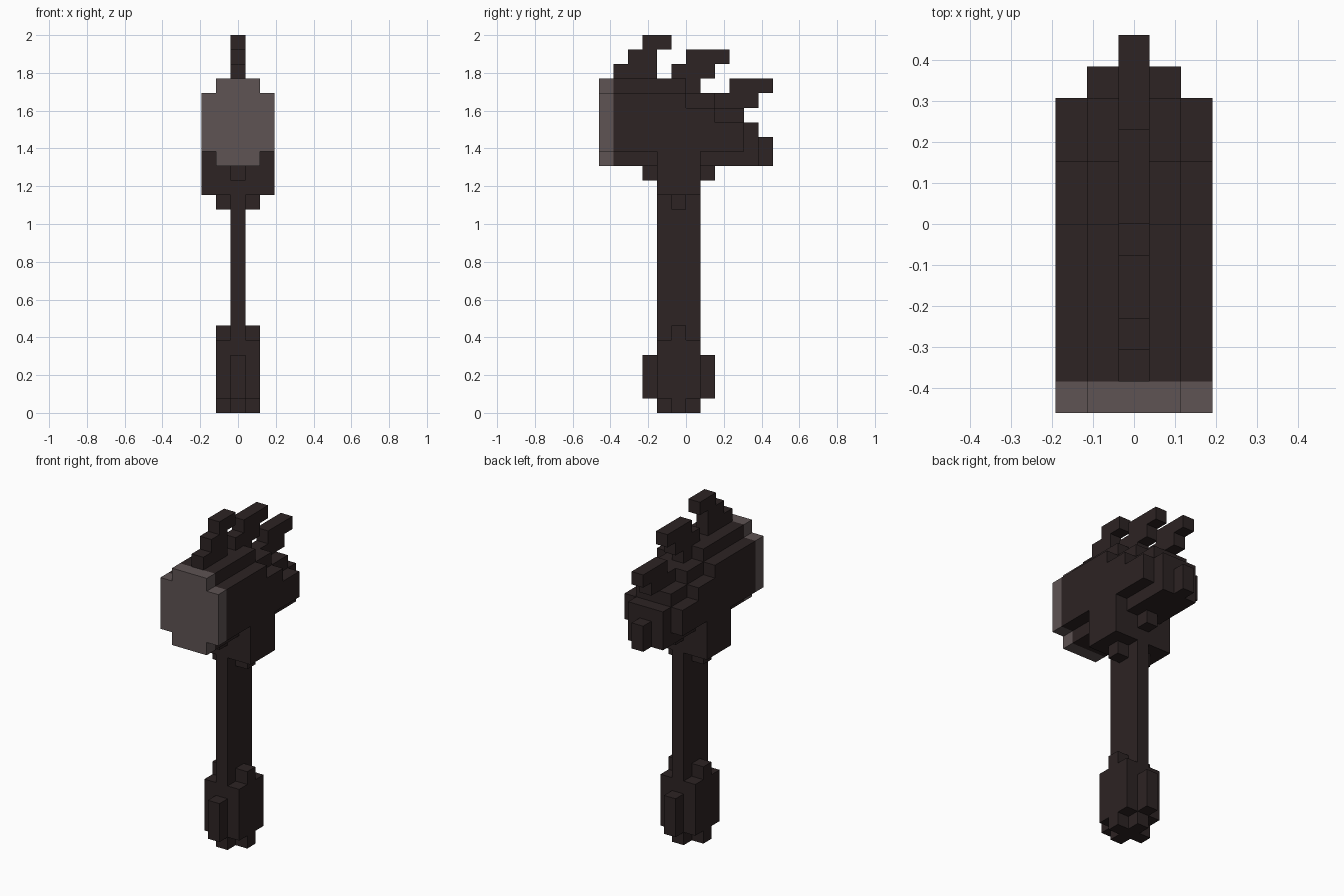
import bpy
import bmesh
from mathutils import Vector

cube = bpy.data.objects.get("Cube")
if cube:
    bpy.data.objects.remove(cube, do_unlink=True)

UNIT = 2 / 26          # edge of one block
DEPTH = 12             # blocks from front to back


def make_material(name, color):
    mat = bpy.data.materials.new(name)
    mat.use_nodes = True
    mat.diffuse_color = color
    mat.node_tree.nodes["Principled BSDF"].inputs["Base Color"].default_value = color
    return mat


dark = make_material("dark iron", (0.026, 0.017, 0.017, 1))
pale = make_material("worn steel", (0.112, 0.087, 0.087, 1))

# Each slab: half width, first and last block in depth, first and last in height.
# Slabs are centred across the width, so every part is symmetric.
parts = {
    "striking_face": (pale, [
        (1, 0, 0, 17, 22),
        (2, 0, 0, 18, 21),
    ]),
    "hammer_head": (dark, [
        # core, stepping down to the tail
        (0, 1, 6, 17, 22),
        (0, 1, 10, 19, 19),
        (0, 1, 11, 17, 18),
        # inner layer
        (1, 1, 5, 17, 22),
        (1, 1, 7, 17, 21),
        (1, 1, 9, 17, 20),
        (1, 10, 10, 17, 19),
        # outer layer
        (2, 1, 5, 18, 21),
        (2, 1, 7, 18, 20),
        (2, 1, 9, 18, 19),
    ]),
    "front_spike": (dark, [
        (0, 1, 3, 23, 23),
        (0, 2, 3, 24, 24),
        (0, 3, 4, 25, 25),
    ]),
    "middle_spike": (dark, [
        (0, 5, 7, 23, 23),
        (0, 6, 8, 24, 24),
    ]),
    "back_spike": (dark, [
        (0, 7, 9, 20, 20),
        (0, 7, 10, 21, 21),
        (0, 9, 11, 22, 22),
    ]),
    "head_collar": (dark, [
        (2, 4, 6, 15, 17),
        (1, 5, 5, 14, 14),
        (0, 3, 7, 16, 16),
    ]),
    "shaft": (dark, [(0, 4, 6, 4, 16)]),
    "pommel": (dark, [
        (0, 4, 6, 0, 0),
        (1, 5, 5, 0, 5),
        (1, 4, 6, 1, 4),
        (0, 3, 7, 1, 3),
    ]),
}


def blocks(slabs):
    return {(x, y, z)
            for w, y0, y1, z0, z1 in slabs
            for x in range(-w, w + 1)
            for y in range(y0, y1 + 1)
            for z in range(z0, z1 + 1)}


def build_part(name, mat, cells, solid):
    """Skin a set of blocks, leaving out faces buried in the model."""
    bm = bmesh.new()
    for cell in sorted(cells):
        centre = Vector((cell[0], cell[1] + 0.5 - DEPTH / 2, cell[2] + 0.5))
        for axis in range(3):
            for sign in (-1, 1):
                near = list(cell)
                near[axis] += sign
                if tuple(near) in solid:
                    continue
                n, u = Vector(), Vector()
                n[axis] = sign / 2
                u[(axis + 1) % 3] = 0.5
                v = n.cross(u) * 2
                ring = (n - u - v, n + u - v, n + u + v, n - u + v)
                bm.faces.new([bm.verts.new((centre + p) * UNIT) for p in ring])
    # weld the blocks and merge flat areas
    bmesh.ops.remove_doubles(bm, verts=bm.verts, dist=UNIT / 100)
    bmesh.ops.dissolve_limit(bm, angle_limit=0.01, verts=bm.verts, edges=bm.edges)
    mesh = bpy.data.meshes.new(name)
    bm.to_mesh(mesh)
    bm.free()
    mesh.materials.append(mat)
    bpy.context.collection.objects.link(bpy.data.objects.new(name, mesh))


part_cells = {name: blocks(slabs) for name, (mat, slabs) in parts.items()}
solid = set().union(*part_cells.values())
used = set()
for name, (mat, slabs) in parts.items():
    build_part(name, mat, part_cells[name] - used, solid)
    used |= part_cells[name]
